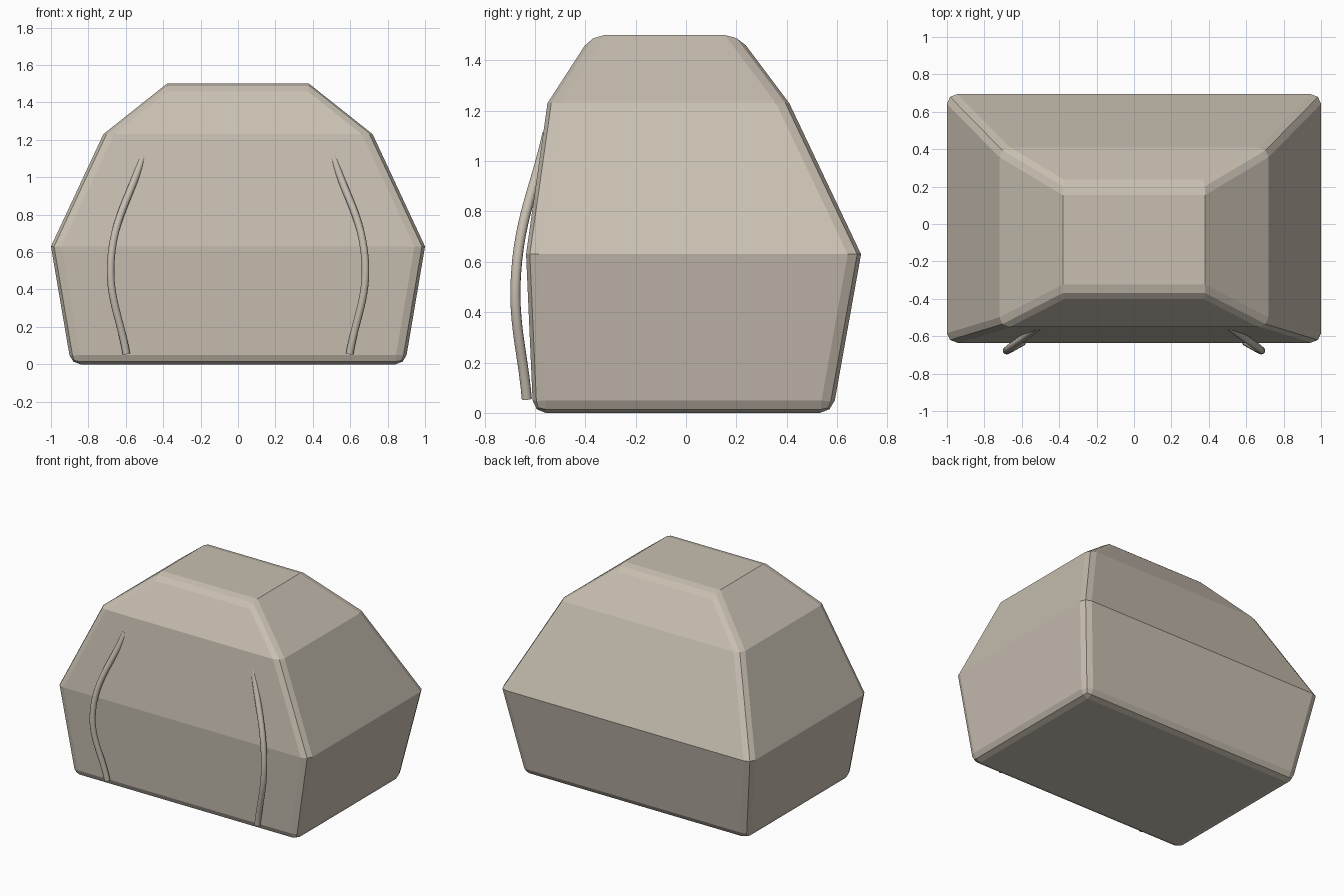
import bpy, bmesh, math

if "Cube" in bpy.data.objects:
    bpy.data.objects.remove(bpy.data.objects["Cube"])

mat = bpy.data.materials.new("warm beige")
mat.diffuse_color = (0.58, 0.52, 0.44, 1)
mat.use_nodes = True
mat.node_tree.nodes["Principled BSDF"].inputs["Base Color"].default_value = mat.diffuse_color

# faceted body: stacked rectangles (z, half width, front y, back y)
levels = [(0, 0.893, -0.607, 0.582), (0.63, 1.0, -0.635, 0.695),
          (1.23, 0.72, -0.55, 0.41), (1.5, 0.38, -0.375, 0.207)]
bm = bmesh.new()
rings = [[bm.verts.new(p) for p in
          ((-w, f, z), (w, f, z), (w, b, z), (-w, b, z))]
         for z, w, f, b in levels]
bm.faces.new(rings[0][::-1])
bm.faces.new(rings[-1])
for lo, hi in zip(rings, rings[1:]):
    for i in range(4):
        j = (i + 1) % 4
        bm.faces.new((lo[i], lo[j], hi[j], hi[i]))
mesh = bpy.data.meshes.new("body")
bm.to_mesh(mesh)
bm.free()
body = bpy.data.objects.new("body", mesh)
bpy.context.collection.objects.link(body)
mesh.materials.append(mat)
# bevel only the strong edges
bev = body.modifiers.new("edge_bevel", 'BEVEL')
bev.limit_method = 'ANGLE'
bev.angle_limit = math.radians(45)
bev.width = 0.05
bev.segments = 2


# curved front straps, mirrored left and right
def strap(name, side):
    cu = bpy.data.curves.new(name, 'CURVE')
    cu.dimensions = '3D'
    cu.bevel_depth = 0.02
    cu.bevel_resolution = 4
    cu.use_fill_caps = True
    sp = cu.splines.new('BEZIER')
    pts = [(0.597, -0.632, 0.055), (0.68, -0.675, 0.55), (0.51, -0.55, 1.11)]
    sp.bezier_points.add(len(pts) - 1)
    for bp, (x, y, z) in zip(sp.bezier_points, pts):
        bp.co = (side * x, y, z)
        bp.handle_left_type = bp.handle_right_type = 'AUTO'
    cu.materials.append(mat)
    ob = bpy.data.objects.new(name, cu)
    bpy.context.collection.objects.link(ob)


strap("left_strap", -1)
strap("right_strap", 1)
